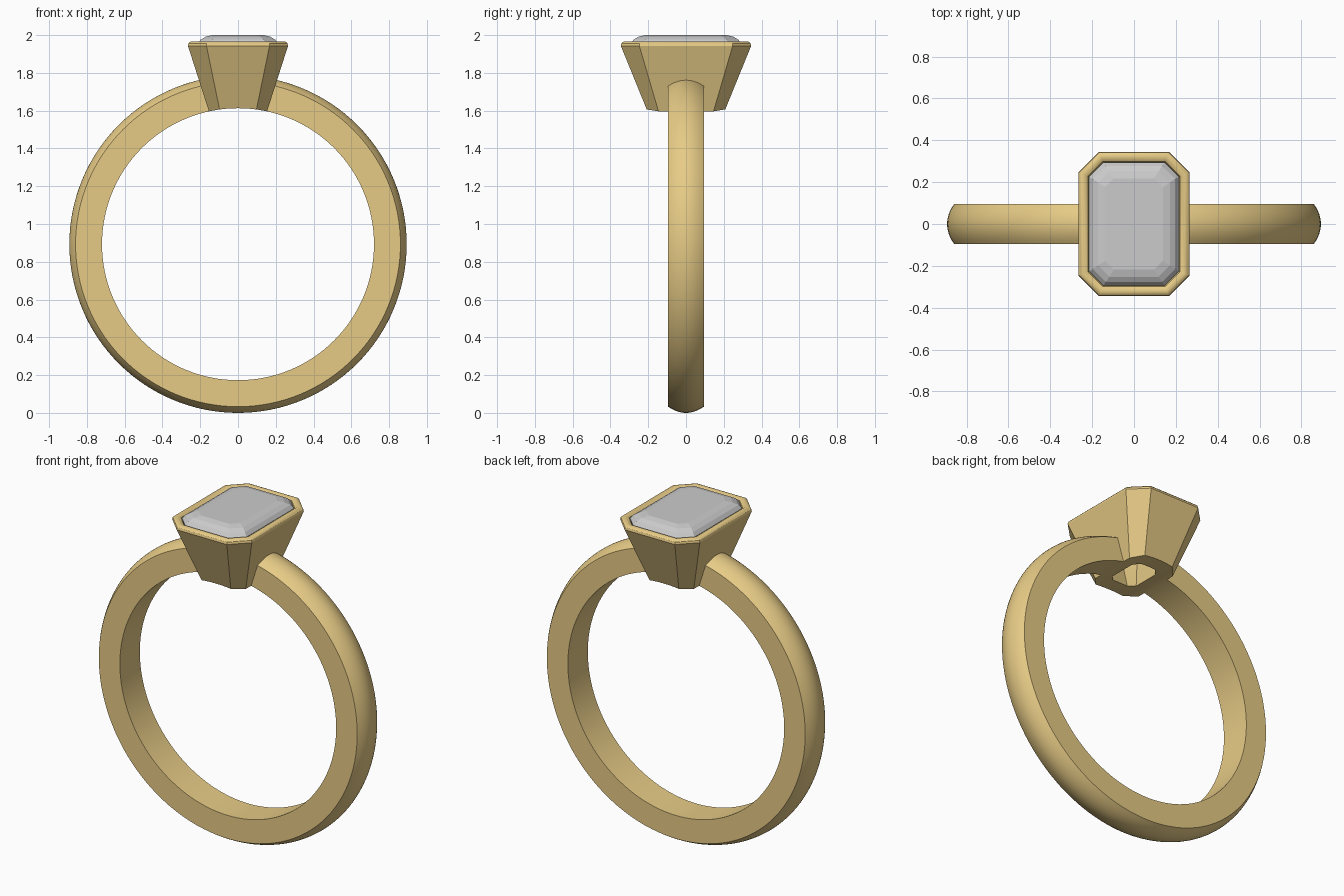
import bpy, bmesh, math
from mathutils import Matrix

if "Cube" in bpy.data.objects:
    bpy.data.objects.remove(bpy.data.objects["Cube"])

CZ, R_IN, R_EDGE, R_OUT, HALF_W, SEG = 0.893, 0.72, 0.86, 0.893, 0.095, 128

gold = bpy.data.materials.new("gold")
gold.diffuse_color = (0.80, 0.60, 0.24, 1)
gold.use_nodes = True
gold.node_tree.nodes["Principled BSDF"].inputs["Base Color"].default_value = gold.diffuse_color


def make_object(name, bm, mat=None):
    bmesh.ops.recalc_face_normals(bm, faces=bm.faces)
    mesh = bpy.data.meshes.new(name)
    bm.to_mesh(mesh)
    bm.free()
    ob = bpy.data.objects.new(name, mesh)
    bpy.context.collection.objects.link(ob)
    if mat:
        mesh.materials.append(mat)
    return ob


def bridge(bm, rings):
    for a, b in zip(rings, rings[1:]):
        n = len(a)
        for i in range(n):
            j = (i + 1) % n
            bm.faces.new((a[i], a[j], b[j], b[i]))


def octagon(bm, hx, hy, z, c):
    """Rectangle with clipped corners."""
    pts = [(hx, hy - c), (hx - c, hy), (c - hx, hy), (-hx, hy - c),
           (-hx, c - hy), (c - hx, -hy), (hx - c, -hy), (hx, c - hy)]
    return [bm.verts.new((x, y, z)) for x, y in pts]


def octagon_loft(name, levels, mat=None, hollow=False):
    bm = bmesh.new()
    rings = [octagon(bm, *lv) for lv in levels]
    if hollow:
        rings.append(rings[0])
    else:
        bm.faces.new(rings[0])
        bm.faces.new(rings[-1])
    bridge(bm, rings)
    return make_object(name, bm, mat)


def cut(ob, cutter):
    mod = ob.modifiers.new("cut", 'BOOLEAN')
    mod.operation, mod.solver, mod.object = 'DIFFERENCE', 'EXACT', cutter
    bpy.context.view_layer.objects.active = ob
    bpy.ops.object.modifier_apply(modifier=mod.name)
    bpy.data.objects.remove(cutter)


def smooth(ob, angle):
    bpy.ops.object.select_all(action='DESELECT')
    ob.select_set(True)
    bpy.context.view_layer.objects.active = ob
    bpy.ops.object.shade_smooth_by_angle(angle=math.radians(angle))


# Band: flat inside and sides, domed outside
profile = [(R_IN, HALF_W), (R_IN, -HALF_W)]
for i in range(13):
    t = -1 + i / 6
    profile.append((R_OUT - (R_OUT - R_EDGE) * t * t, HALF_W * t))
bm = bmesh.new()
rings = []
for k in range(SEG):
    a = 2 * math.pi * k / SEG
    rings.append([bm.verts.new((r * math.sin(a), y, CZ + r * math.cos(a))) for r, y in profile])
bridge(bm, rings + rings[:1])
band = make_object("band", bm, gold)

# Band stops at the walls of the setting
outer = [(0.139, 0.185, 1.55, 0.053), (0.265, 0.345, 1.943, 0.098)]
cut(band, octagon_loft("setting_blank", outer))
smooth(band, 30)

# Bezel: tapered hollow cup with a rounded rim
bezel = octagon_loft("bezel", outer + [
    (0.262, 0.342, 1.956, 0.096),
    (0.254, 0.334, 1.964, 0.092),
    (0.243, 0.323, 1.967, 0.085),
    (0.229, 0.309, 1.964, 0.077),
    (0.219, 0.299, 1.957, 0.071),
    (0.215, 0.295, 1.945, 0.068),
    (0.061, 0.084, 1.55, 0.028)], gold, hollow=True)

# Underside of the bezel follows the finger hole
bm = bmesh.new()
bmesh.ops.create_cone(bm, cap_ends=True, segments=SEG, radius1=R_IN, radius2=R_IN, depth=2,
                      matrix=Matrix.Translation((0, 0, CZ)) @ Matrix.Rotation(math.pi / 2, 4, 'X'))
cut(bezel, make_object("finger_hole", bm))
smooth(bezel, 30)

# Step-cut gem
gem = octagon_loft("gem", [
    (0.020, 0.085, 1.72, 0.012),
    (0.090, 0.160, 1.77, 0.035),
    (0.160, 0.232, 1.86, 0.055),
    (0.214, 0.294, 1.947, 0.068),
    (0.214, 0.294, 1.955, 0.068),
    (0.197, 0.277, 1.976, 0.062),
    (0.172, 0.252, 1.991, 0.054),
    (0.138, 0.218, 2.000, 0.042)])
